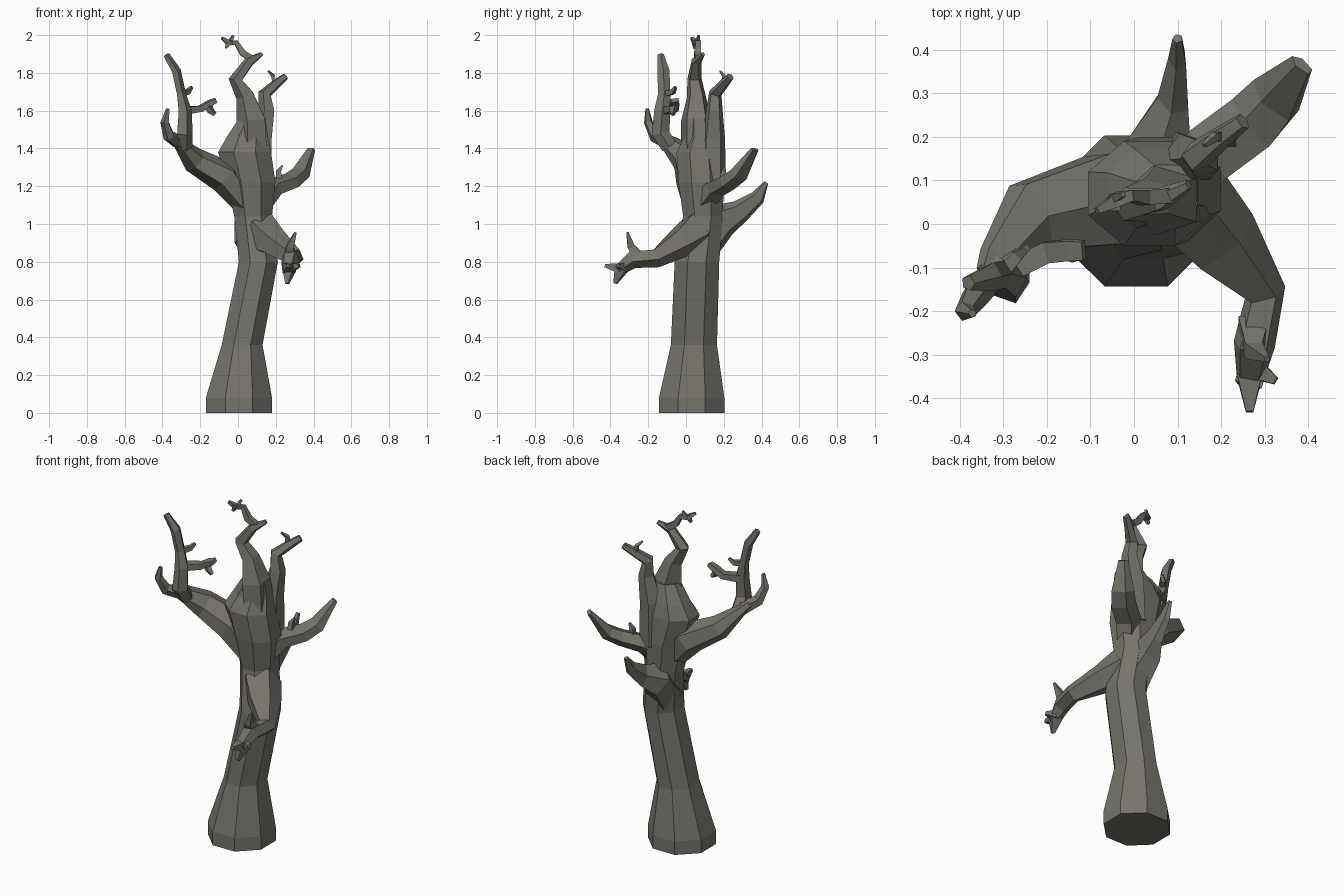
import bpy, bmesh, math
from mathutils import Vector

bark = bpy.data.materials.new("grey_bark")
bark.diffuse_color = (0.18, 0.172, 0.15, 1)


def skin(name, rings):
    """Flat-faced closed tube through a list of vertex rings."""
    bm = bmesh.new()
    rows = [[bm.verts.new(p) for p in ring] for ring in rings]
    n = len(rows[0])
    for a, b in zip(rows, rows[1:]):
        for i in range(n):
            j = (i + 1) % n
            bm.faces.new((a[i], a[j], b[j], b[i]))
    bm.faces.new(rows[0][::-1])
    bm.faces.new(rows[-1])
    bmesh.ops.recalc_face_normals(bm, faces=bm.faces)
    me = bpy.data.meshes.new(name)
    bm.to_mesh(me)
    bm.free()
    me.materials.append(bark)
    bpy.context.collection.objects.link(bpy.data.objects.new(name, me))


def trunk(name, path, sides=8):
    """Level rings: x, y, z, radius x, radius y (half widths)."""
    k = 1 / math.cos(math.pi / sides)
    ang = [math.tau * (i + 0.5) / sides for i in range(sides)]
    skin(name, [[(x + rx * k * math.cos(a), y + ry * k * math.sin(a), z) for a in ang]
                for x, y, z, rx, ry in path])


def branch(name, path, sides=5):
    """Rings square to the path: x, y, z, half width, half height."""
    pts = [Vector(p[:3]) for p in path]
    side, rings = None, []
    for i, p in enumerate(path):
        t = (pts[min(i + 1, len(pts) - 1)] - pts[max(i - 1, 0)]).normalized()
        if side is None:
            side = t.cross(Vector((0, 0, 1)))
            if side.length < 0.35:
                side = Vector((1, 0, 0))
        side = (side - t * side.dot(t)).normalized()
        up = side.cross(t)
        w, h = p[3], p[-1]
        rings.append([pts[i] + side * w * math.cos(a) + up * h * math.sin(a)
                      for a in [math.tau * (k + 0.5) / sides for k in range(sides)]])
    skin(name, rings)


# Leaning trunk with flared foot
trunk("trunk", [(0.005, 0.03, 0, .175, .173), (0.005, 0.03, 0.08, .175, .173),
                (0.022, 0.042, 0.36, .108, .122), (0.108, 0.058, 0.8, .103, .118),
                (0.08, 0.09, 1.04, .1, .105), (0.07, 0.08, 1.22, .128, .12),
                (0.035, 0.07, 1.38, .14, .12), (0.05, 0.08, 1.46, .11, .09),
                (0.075, 0.07, 1.56, .07, .065)])

# Crown leader, zig-zagging to the top
branch("leader", [(0.08, 0.06, 1.38, .09), (0.075, 0.055, 1.55, .085), (0.04, 0.055, 1.68, .052),
                  (-0.01, 0.045, 1.765, .04), (0.06, 0.055, 1.86, .028),
                  (0.125, 0.09, 1.9, .012)])
branch("leader_twig", [(0.08, 0.065, 1.87, .024), (0.025, 0.06, 1.905, .024),
                       (-0.01, 0.065, 1.96, .018), (-0.05, 0.05, 1.96, .02),
                       (-0.085, 0.03, 1.985, .01)], 4)
branch("leader_tip", [(-0.045, 0.045, 1.97, .022), (-0.065, 0.045, 1.93, .008)], 4)
branch("top_tip", [(-0.045, 0.06, 1.96, .016), (-0.025, 0.068, 1.997, .008)], 4)

# Second upright at the back right
branch("rear_upright", [(0.12, 0.14, 1.2, .075), (0.125, 0.145, 1.45, .065), (0.155, 0.15, 1.6, .046),
                        (0.143, 0.155, 1.69, .036), (0.2, 0.2, 1.74, .027),
                        (0.25, 0.235, 1.78, .02)])
branch("rear_upright_twig", [(0.195, 0.2, 1.74, .018), (0.185, 0.2, 1.785, .013),
                             (0.16, 0.18, 1.81, .006)], 4)

# Big left limb with its hook and risers
branch("left_limb", [(0.08, 0.07, 1.06, .08, .06), (-0.07, 0.055, 1.25, .12, .09),
                     (-0.235, 0.015, 1.34, .095, .068), (-0.315, -0.09, 1.43, .055, .03),
                     (-0.33, -0.12, 1.445, .04, .025)], 6)
branch("left_hook", [(-0.31, -0.09, 1.43, .04), (-0.365, -0.165, 1.465, .033),
                     (-0.387, -0.2, 1.54, .024), (-0.37, -0.205, 1.61, .01)])
branch("left_riser", [(-0.285, -0.09, 1.41, .045), (-0.285, -0.135, 1.48, .045, .05),
                      (-0.283, -0.125, 1.6, .038, .045), (-0.302, -0.115, 1.69, .026, .034),
                      (-0.328, -0.12, 1.81, .026, .034), (-0.38, -0.135, 1.895, .018)])
branch("left_finger", [(-0.29, -0.11, 1.6, .035, .03), (-0.2, -0.065, 1.61, .035, .022),
                       (-0.15, -0.06, 1.64, .033, .02), (-0.115, -0.06, 1.655, .03, .015)], 4)
branch("left_finger_twig", [(-0.16, -0.06, 1.63, .025), (-0.145, -0.07, 1.6, .02),
                            (-0.122, -0.07, 1.58, .012)], 4)
branch("left_riser_twig", [(-0.3, -0.11, 1.69, .022), (-0.265, -0.07, 1.7, .018),
                           (-0.245, -0.055, 1.725, .01)], 4)

# Limb reaching back right, kinked upward near its end
branch("right_limb", [(0.12, 0.09, 1.12, .07, .07), (0.18, 0.16, 1.19, .075, .052),
                      (0.275, 0.23, 1.225, .075, .045), (0.325, 0.285, 1.265, .068, .042),
                      (0.385, 0.365, 1.395, .03, .015)])
branch("right_limb_twig", [(0.22, 0.19, 1.22, .025), (0.215, 0.2, 1.28, .018),
                           (0.235, 0.2, 1.31, .006)], 4)

# Limb at the back
branch("back_limb", [(0.08, 0.08, 0.9, .1, .12), (0.06, 0.19, 1.02, .08, .1),
                     (0.09, 0.285, 1.065, .038, .065), (0.1, 0.38, 1.14, .022, .042),
                     (0.1, 0.425, 1.22, .012)])

# Low limb reaching to the front right
branch("front_limb", [(0.12, 0.05, 0.95, .11, .12), (0.2, -0.04, 0.895, .095, .078),
                      (0.3, -0.16, 0.82, .05, .052), (0.275, -0.28, 0.815, .05, .05),
                      (0.265, -0.36, 0.755, .033, .03)])
branch("front_fork_low", [(0.27, -0.34, 0.765, .045), (0.26, -0.375, 0.685, .012)], 4)
branch("front_fork_tip", [(0.265, -0.35, 0.765, .04), (0.265, -0.43, 0.78, .012)], 4)
branch("front_fork_side", [(0.275, -0.33, 0.77, .035), (0.325, -0.36, 0.78, .012)], 4)
branch("front_twig", [(0.275, -0.24, 0.81, .05), (0.275, -0.29, 0.88, .028),
                      (0.305, -0.31, 0.955, .008)], 4)
